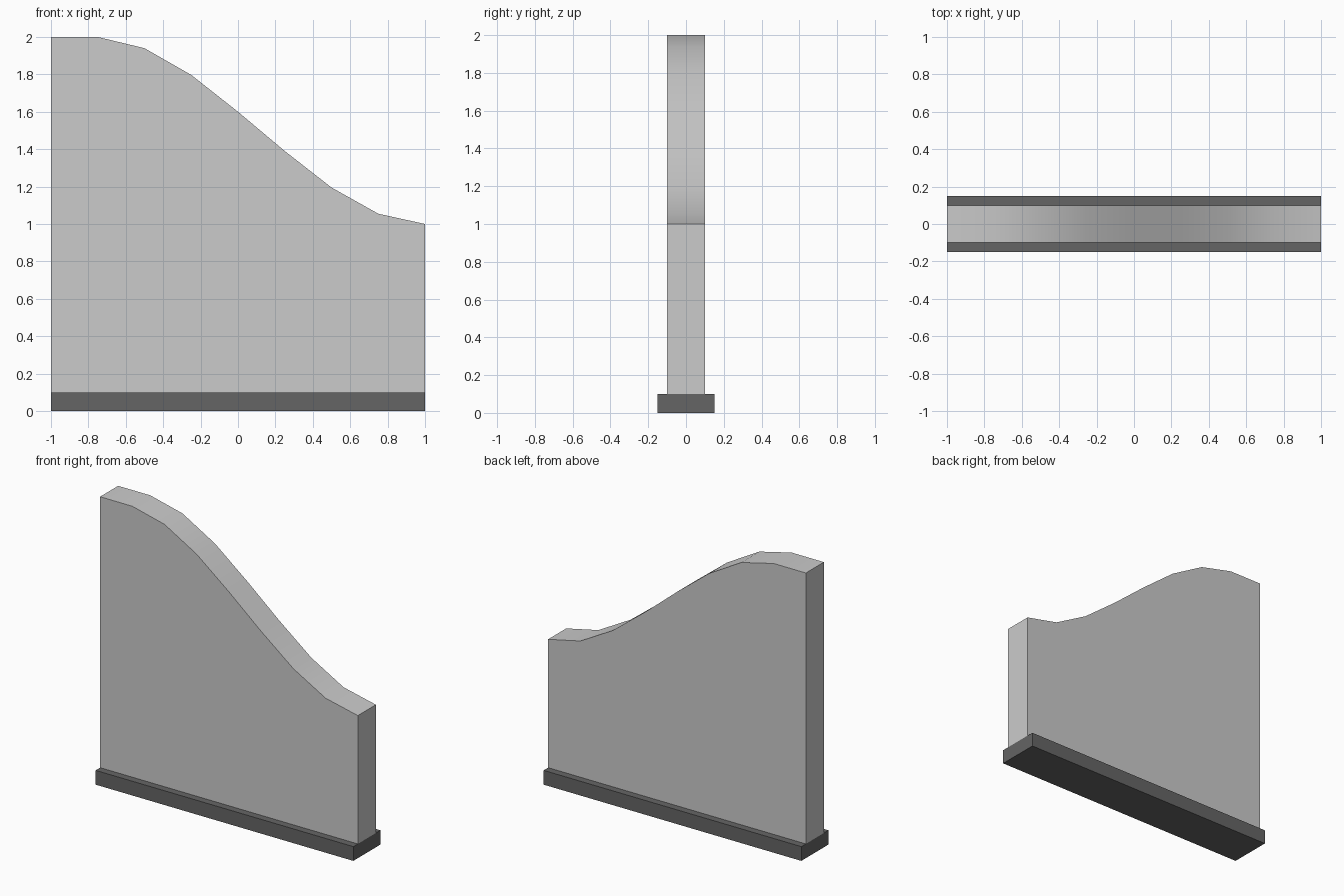
import bpy, bmesh, math

if "Cube" in bpy.data.objects:
    bpy.data.objects.remove(bpy.data.objects["Cube"])


def extrude_profile(name, points, depth):
    """Extrude an xz outline along y, centred on y = 0."""
    bm = bmesh.new()
    face = bm.faces.new([bm.verts.new((x, -depth / 2, z)) for x, z in points])
    result = bmesh.ops.extrude_face_region(bm, geom=[face])
    moved = [v for v in result["geom"] if isinstance(v, bmesh.types.BMVert)]
    bmesh.ops.translate(bm, verts=moved, vec=(0, depth, 0))
    bmesh.ops.recalc_face_normals(bm, faces=bm.faces)
    mesh = bpy.data.meshes.new(name)
    bm.to_mesh(mesh)
    bm.free()
    obj = bpy.data.objects.new(name, mesh)
    bpy.context.collection.objects.link(obj)
    return obj


# Wall panel with a sweeping top edge, heights listed from left to right
heights = [2.0, 2.0, 1.94, 1.797, 1.6, 1.39, 1.195, 1.055, 1.0]
top = [(-1 + 0.25 * i, z) for i, z in enumerate(heights)]
panel = extrude_profile("panel", [(1, 0.1), (-1, 0.1)] + top, 0.2)
bpy.context.view_layer.objects.active = panel
panel.select_set(True)
bpy.ops.object.shade_smooth_by_angle(angle=math.radians(30))

# Darker base rail, slightly wider than the panel
rail = extrude_profile("base_rail", [(-1, 0), (1, 0), (1, 0.1), (-1, 0.1)], 0.3)
dark = bpy.data.materials.new("dark_grey")
dark.diffuse_color = (0.13, 0.13, 0.13, 1)
dark.use_nodes = True
dark.node_tree.nodes["Principled BSDF"].inputs["Base Color"].default_value = dark.diffuse_color
rail.data.materials.append(dark)
